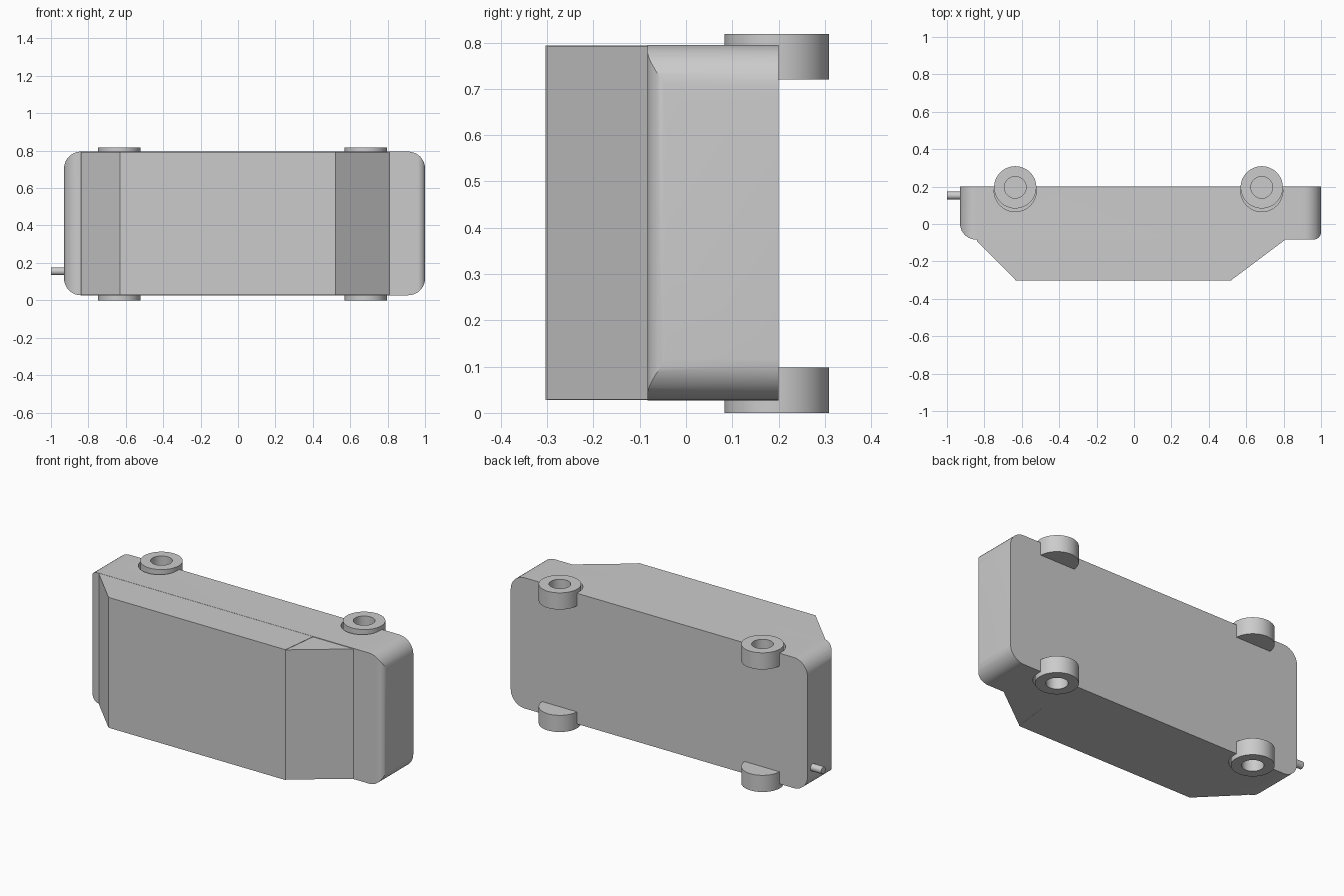
import bpy, bmesh, math
from mathutils import Matrix

if "Cube" in bpy.data.objects:
    bpy.data.objects.remove(bpy.data.objects["Cube"], do_unlink=True)

grey = bpy.data.materials.new("plain_grey")
GREY = (0.6, 0.6, 0.6, 1)
grey.diffuse_color = GREY
grey.use_nodes = True
grey.node_tree.nodes["Principled BSDF"].inputs["Base Color"].default_value = GREY


def make(name, bm):
    bmesh.ops.recalc_face_normals(bm, faces=bm.faces)
    mesh = bpy.data.meshes.new(name)
    bm.to_mesh(mesh)
    bm.free()
    mesh.materials.append(grey)
    obj = bpy.data.objects.new(name, mesh)
    bpy.context.collection.objects.link(obj)
    return obj


def prism(name, points, low, high, axis="z"):
    """Extrude a flat outline along z or y."""
    def place(a, b, c):
        return (a, b, c) if axis == "z" else (a, c, b)
    bm = bmesh.new()
    face = bm.faces.new([bm.verts.new(place(a, b, low)) for a, b in points])
    ext = bmesh.ops.extrude_face_region(bm, geom=[face])
    verts = [g for g in ext["geom"] if isinstance(g, bmesh.types.BMVert)]
    bmesh.ops.translate(bm, verts=verts, vec=place(0, 0, high - low))
    return make(name, bm)


def rounded(x0, y0, x1, y1, radii, steps=10):
    """Rectangle outline with a radius for each corner, anticlockwise."""
    corners = [(x0, y0, 1, 1), (x1, y0, -1, 1), (x1, y1, -1, -1), (x0, y1, 1, -1)]
    points = []
    for i, ((x, y, sx, sy), r) in enumerate(zip(corners, radii)):
        if r == 0:
            points.append((x, y))
            continue
        for k in range(steps + 1):
            a = math.pi * (1 + i / 2 + k / steps / 2)
            points.append((x + sx * r + r * math.cos(a), y + sy * r + r * math.sin(a)))
    return points


def disc(x, y, r, count=48):
    return [(x + r * math.cos(math.tau * k / count),
             y + r * math.sin(math.tau * k / count)) for k in range(count)]


def boolean(obj, tool, operation):
    mod = obj.modifiers.new(operation, "BOOLEAN")
    mod.operation, mod.object, mod.solver = operation, tool, "EXACT"
    graph = bpy.context.evaluated_depsgraph_get()
    result = bpy.data.meshes.new_from_object(obj.evaluated_get(graph))
    obj.modifiers.clear()
    obj.data = result
    bpy.data.objects.remove(tool, do_unlink=True)


def smooth(obj, angle=25):
    bpy.ops.object.select_all(action="DESELECT")
    obj.select_set(True)
    bpy.context.view_layer.objects.active = obj
    bpy.ops.object.shade_smooth_by_angle(angle=math.radians(angle))


BOTTOM, TOP = 0.027, 0.795
WHEEL_R, WHEEL_T, HEIGHT = 0.113, 0.098, 0.818
AXLES = {"rear": -0.635, "front": 0.683}

# Lower body: side profile crossed with the rounded plan outline
body = prism("lower_body", rounded(-0.93, -0.083, 1, 0.2, (0.085, 0.04, 0, 0)), BOTTOM, TOP)
plan = prism("plan_cutter", rounded(-0.93, BOTTOM, 1, TOP, (0.09,) * 4), -0.3, 0.4, "y")
boolean(body, plan, "INTERSECT")

# Wheel arches
for x in AXLES.values():
    for low, high in ((-0.1, WHEEL_T), (HEIGHT - WHEEL_T, 1)):
        boolean(body, prism("arch_cutter", disc(x, 0.179, WHEEL_R), low, high), "DIFFERENCE")
smooth(body)

# Cabin with sloping rear, and the windscreen wedge
prism("cabin", [(-0.84, -0.05), (-0.84, -0.092), (-0.63, -0.303), (0.52, -0.303), (0.55, -0.05)],
      BOTTOM + 0.001, TOP - 0.001)
prism("windscreen", [(0.52, -0.3), (0.81, -0.083), (0.81, -0.06), (0.52, -0.06)],
      BOTTOM + 0.002, TOP - 0.003)


# Wheels with a round recess in the outer face
def wheel(name, x, top):
    floor = WHEEL_T - 0.075
    outline = [(0, 0), (WHEEL_R, 0), (WHEEL_R, WHEEL_T), (0.058, WHEEL_T), (0.058, floor), (0, floor)]
    bm = bmesh.new()
    verts = [bm.verts.new((r, 0, z)) for r, z in outline]
    edges = [bm.edges.new(pair) for pair in zip(verts, verts[1:])]
    bmesh.ops.spin(bm, geom=verts + edges, cent=(0, 0, 0), axis=(0, 0, 1),
                   angle=math.tau, steps=48, use_merge=True)
    bmesh.ops.remove_doubles(bm, verts=bm.verts, dist=0.0001)
    flip = Matrix.Diagonal((1, 1, 1 if top else -1, 1))
    base = HEIGHT - WHEEL_T if top else WHEEL_T
    bm.transform(Matrix.Translation((x, 0.196, base)) @ flip)
    smooth(make(name, bm))


for end, x in AXLES.items():
    wheel(end + "_upper_wheel", x, True)
    wheel(end + "_lower_wheel", x, False)

# Exhaust pipe
bm = bmesh.new()
bmesh.ops.create_cone(bm, cap_ends=True, segments=24, radius1=0.021, radius2=0.021, depth=0.12,
                      matrix=Matrix.Translation((-0.94, 0.152, 0.155)) @ Matrix.Rotation(math.pi / 2, 4, "Y"))
smooth(make("exhaust_pipe", bm))
